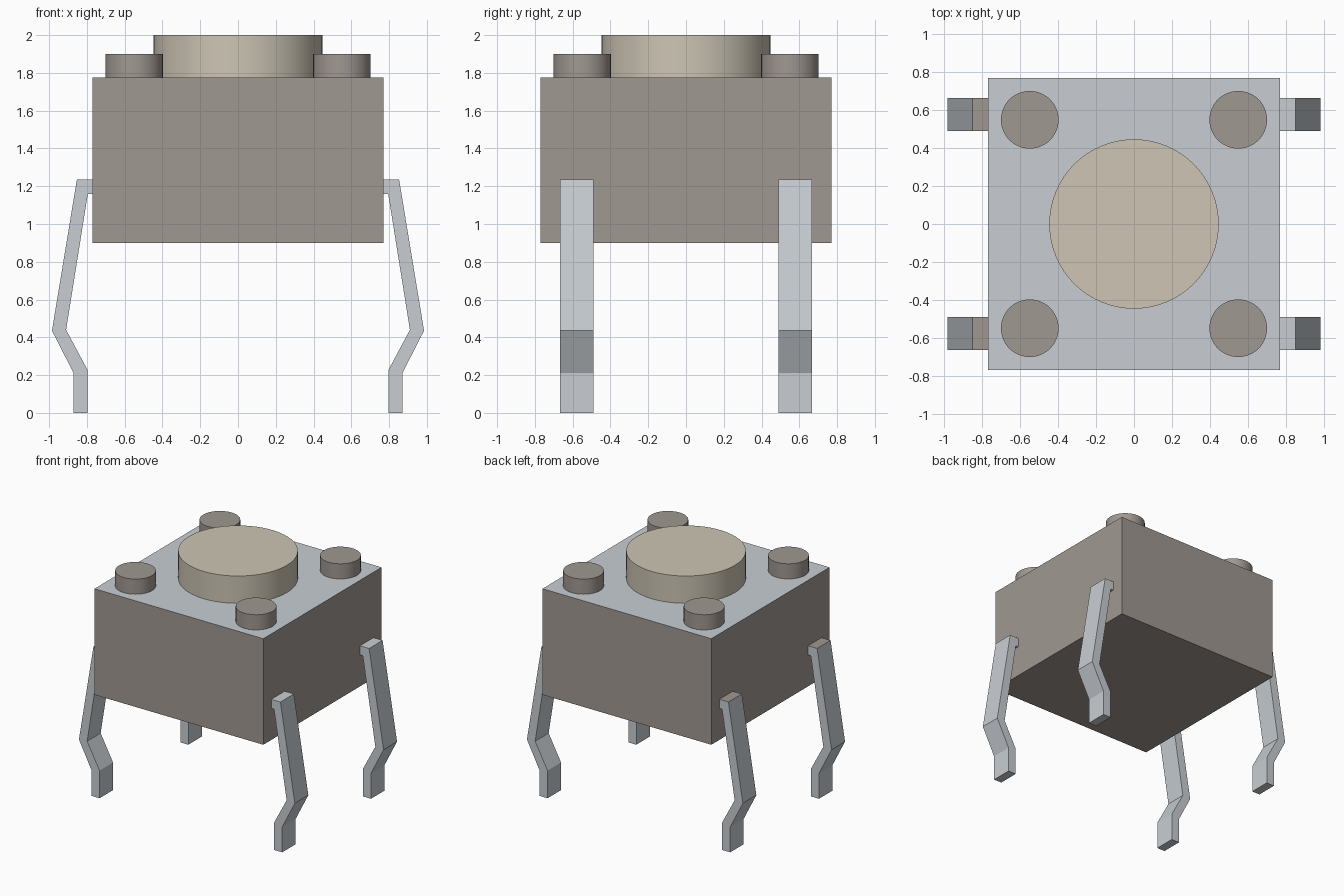
import bpy, bmesh, math

cube = bpy.data.objects.get("Cube")
if cube:
    bpy.data.objects.remove(cube, do_unlink=True)


def material(name, rgb):
    lin = [((c / 255 + 0.055) / 1.055) ** 2.4 for c in rgb] + [1.0]
    m = bpy.data.materials.new(name)
    m.use_nodes = True
    m.diffuse_color = lin
    m.node_tree.nodes["Principled BSDF"].inputs["Base Color"].default_value = lin
    return m


SILVER = material("silver metal", (200, 206, 211))
BODY = material("warm grey plastic", (160, 152, 146))
BEIGE = material("beige plastic", (205, 197, 181))


def add_object(name, bm, mats):
    bmesh.ops.recalc_face_normals(bm, faces=bm.faces)
    me = bpy.data.meshes.new(name)
    bm.to_mesh(me)
    bm.free()
    for m in mats:
        me.materials.append(m)
    ob = bpy.data.objects.new(name, me)
    bpy.context.collection.objects.link(ob)
    return ob


def paint_top(ob, index, min_z=0.9):
    for p in ob.data.polygons:
        if p.normal.z > min_z:
            p.material_index = index


def cylinder(name, radius, x, y, z0, z1, mat):
    bpy.ops.mesh.primitive_cylinder_add(vertices=64, radius=radius, depth=z1 - z0,
                                        location=(x, y, (z0 + z1) / 2))
    ob = bpy.context.object
    ob.name = name
    ob.data.materials.append(mat)
    bpy.ops.object.shade_smooth_by_angle(angle=math.radians(40))


# Housing block with a metal top face
bm = bmesh.new()
bmesh.ops.create_cube(bm, size=1)
bmesh.ops.scale(bm, vec=(1.54, 1.54, 0.875), verts=bm.verts)
bmesh.ops.translate(bm, vec=(0, 0, 0.9 + 0.875 / 2), verts=bm.verts)
paint_top(add_object("housing", bm, [BODY, SILVER]), 1)

# Push button
cylinder("button", 0.447, 0, 0, 1.77, 2.0, BEIGE)

# Side profile (x, z) of a bent leg
LEG = [(0.75, 1.235), (0.853, 1.235), (0.985, 0.435), (0.87, 0.21), (0.87, 0),
       (0.797, 0), (0.797, 0.228), (0.91, 0.44), (0.795, 1.16), (0.75, 1.16)]


def leg(name, sx, sy):
    bm = bmesh.new()
    face = bm.faces.new([bm.verts.new((sx * x, sy * 0.49, z)) for x, z in LEG])
    ext = bmesh.ops.extrude_face_region(bm, geom=[face])
    verts = [v for v in ext["geom"] if isinstance(v, bmesh.types.BMVert)]
    bmesh.ops.translate(bm, vec=(0, sy * 0.176, 0), verts=verts)
    ob = add_object(name, bm, [SILVER, BODY])
    # Shoulders on one side take the housing colour
    if sx < 0:
        paint_top(ob, 1)


# Corner rivets and legs
for sx, side in ((-1, "right"), (1, "left")):
    for sy, end in ((-1, "front"), (1, "back")):
        cylinder(f"{end}_{side}_rivet", 0.152, sx * 0.55, sy * 0.55, 1.77, 1.9, BODY)
        leg(f"{end}_{side}_leg", sx, sy)
